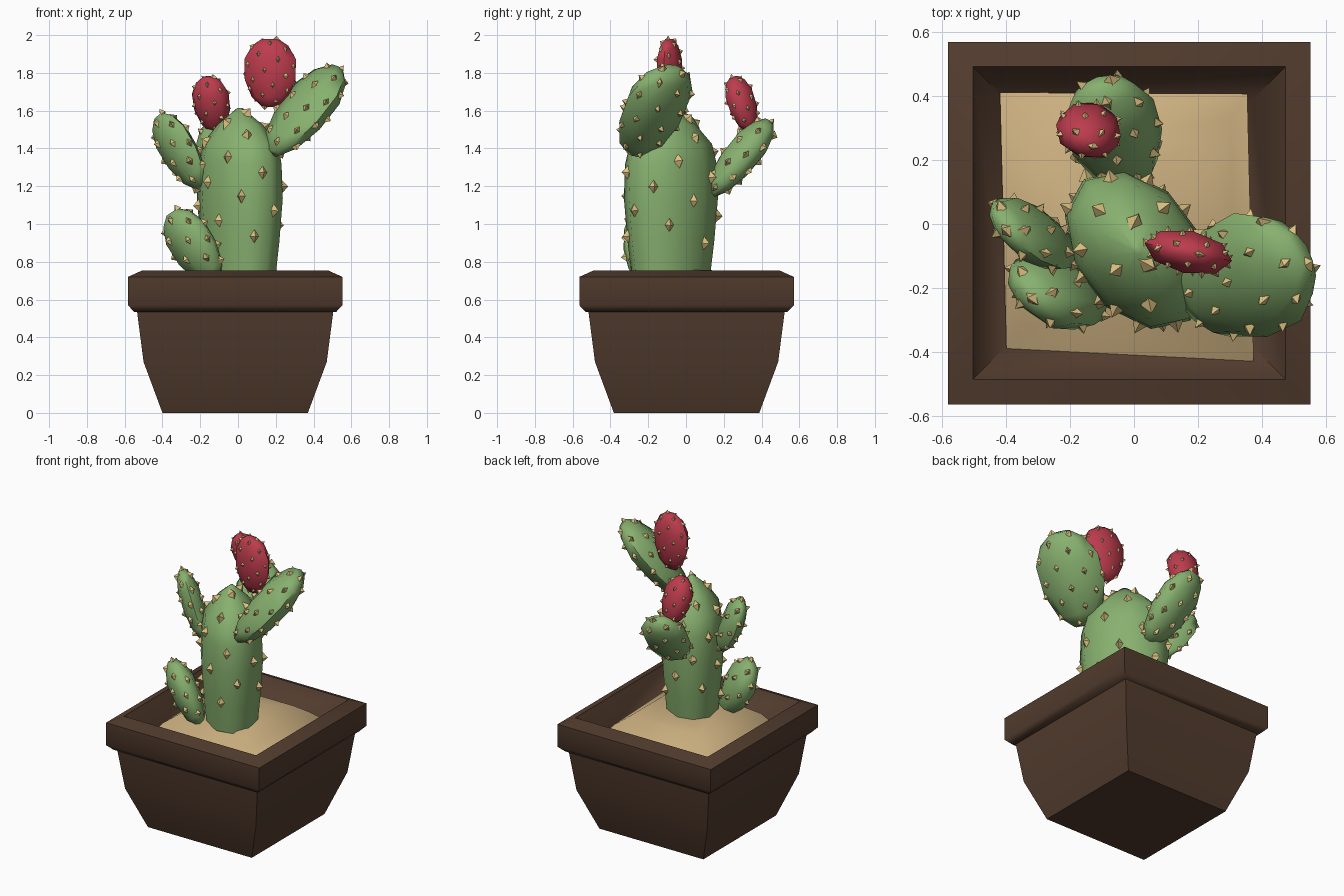
import bpy, bmesh, math
from mathutils import Vector, Matrix
from mathutils.bvhtree import BVHTree

if "Cube" in bpy.data.objects:
    bpy.data.objects.remove(bpy.data.objects["Cube"])


def material(name, rgb):
    m = bpy.data.materials.new(name)
    m.diffuse_color = (*rgb, 1)
    m.use_nodes = True
    m.node_tree.nodes["Principled BSDF"].inputs["Base Color"].default_value = m.diffuse_color
    return m


BROWN = material("dark brown clay", (0.085, 0.045, 0.027))
SAND = material("sand", (0.60, 0.43, 0.215))
GREEN = material("cactus green", (0.245, 0.44, 0.16))
RED = material("fruit red", (0.51, 0.045, 0.075))
STRAW = material("straw spines", (0.72, 0.54, 0.22))


def finish(bm, name, mat, angle):
    bmesh.ops.recalc_face_normals(bm, faces=bm.faces)
    me = bpy.data.meshes.new(name)
    bm.to_mesh(me)
    me.materials.append(mat)
    me.shade_smooth()
    me.set_sharp_from_angle(angle=math.radians(angle))
    ob = bpy.data.objects.new(name, me)
    bpy.context.collection.objects.link(ob)
    return ob


def loft(rings):
    """Skin a list of equal-length point rings and cap both ends."""
    bm = bmesh.new()
    vs = [[bm.verts.new(p) for p in r] for r in rings]
    n = len(rings[0])
    for a, b in zip(vs, vs[1:]):
        for i in range(n):
            j = (i + 1) % n
            bm.faces.new((a[i], a[j], b[j], b[i]))
    bm.faces.new(vs[0])
    bm.faces.new(vs[-1])
    bmesh.ops.recalc_face_normals(bm, faces=bm.faces)
    return bm


def square(h, z, cx=-0.015, cy=0.003):
    return [Vector((cx + sx * h, cy + sy * h, z))
            for sx, sy in ((-1, -1), (1, -1), (1, 1), (-1, 1))]


def add_spines(name, bm, frame, semi, count, size, zmin):
    """Scatter four-sided thorns evenly over a body."""
    tree = BVHTree.FromBMesh(bm)
    out = bmesh.new()
    c = frame.translation
    rot = frame.to_3x3()
    for i in range(count):
        t = 1 - 2 * (i + 0.5) / count
        r, a = math.sqrt(1 - t * t), i * 2.39996
        d = rot @ Vector((semi[0] * r * math.cos(a), semi[1] * r * math.sin(a), semi[2] * t))
        hit, nor, _, _ = tree.ray_cast(c, d.normalized())
        if hit is None or hit.z < zmin:
            continue
        # long diagonal of the diamond base follows the body's length
        up = rot.col[2] - nor * rot.col[2].dot(nor)
        if up.length < 0.05:
            up = rot.col[0] - nor * rot.col[0].dot(nor)
        up.normalize()
        side = up.cross(nor)
        base = hit - nor * 0.006
        pts = [base + side * size, base + up * size * 1.5,
               base - side * size, base - up * size * 1.5]
        vs = [out.verts.new(p) for p in pts]
        tip = out.verts.new(hit + nor * size * 1.25)
        for k in range(4):
            out.faces.new((vs[k], vs[(k + 1) % 4], tip))
        out.faces.new(vs)
    finish(out, name, STRAW, 10)


def body(name, mat, centre, u, w, semi, profile, sides, spines, size, zmin=0.78):
    """Flattened pad: u = length axis, w = width axis, semi = (width, thickness, length)."""
    u = Vector(u).normalized()
    w = Vector(w)
    w = (w - u * w.dot(u)).normalized()
    n = u.cross(w)
    frame = Matrix((w, n, u)).transposed().to_4x4()
    frame.translation = Vector(centre)
    rings = []
    for t, s in profile:
        rings.append([frame @ Vector((semi[0] * s * math.cos(a), semi[1] * s * math.sin(a), semi[2] * t))
                      for a in (2 * math.pi * k / sides for k in range(sides))])
    bm = loft(rings)
    add_spines(name + "_spines", bm, frame, semi, spines, size, zmin)
    finish(bm, name, mat, 70)


# Pot: tapered square body and heavy rim with sloped inside
finish(loft([square(.385, 0), square(.485, .27), square(.52, .54)]), "pot_body", BROWN, 30)
finish(loft([square(.40, .53), square(.535, .535), square(.568, .57), square(.568, .72),
             square(.49, .755), square(.385, .58), square(.3, .56)]), "pot_rim", BROWN, 60)

# Sand: uneven edge rising to a mound under the trunk
edge = [Vector(p) for p in ((-.40, -.39, .595), (.375, -.43, .66), (.355, .408, .622), (-.42, .412, .628))]
finish(loft([edge, square(.32, .69), square(.25, .74), square(.12, .757)]), "sand", SAND, 60)

# Trunk: elliptical column with a pointed top
TRUNK = [(-.95, .86), (-.55, .95), (-.05, 1.03), (.35, 1.0), (.58, .90), (.80, .55), (1.0, .06)]
body("trunk", GREEN, (.01, -.08, 1.16), (0, 0, 1), (.6, -.8, 0), (.27, .19, .455),
     TRUNK, 10, 36, .028, .85)

# Pads and fruits: centre, length axis, width axis, (width, thickness, length)
PAD = [(-1, .3), (-.72, .72), (-.2, 1.0), (.4, 1.02), (.8, .72), (1, .32)]
for name, c, u, w, semi, n in (
    ("pad_right", (.35, -.17, 1.6), (.58, .30, .76), (.57, -.82, 0), (.195, .10, .295), 34),
    ("pad_back", (-.06, .285, 1.35), (-.2, .62, .76), (.95, .3, 0), (.145, .09, .25), 28),
    ("pad_left_upper", (-.31, -.035, 1.385), (-.5, .2, .84), (.5, -.75, .45), (.13, .065, .22), 26),
    ("pad_left_lower", (-.235, -.215, .88), (-.52, .05, .85), (.62, -.68, .38), (.145, .085, .215), 26),
):
    body(name, GREEN, c, u, w, semi, PAD, 8, n, .02)

for name, c, u, w, semi, n in (
    ("fruit_right", (.17, -.088, 1.80), (0, 0, 1), (.97, -.2, 0), (.137, .066, .18), 34),
    ("fruit_back", (-.14, .297, 1.635), (-.12, -.3, .95), (.95, -.3, 0), (.1, .075, .15), 26),
):
    body(name, RED, c, u, w, semi, PAD, 8, n, .014)
